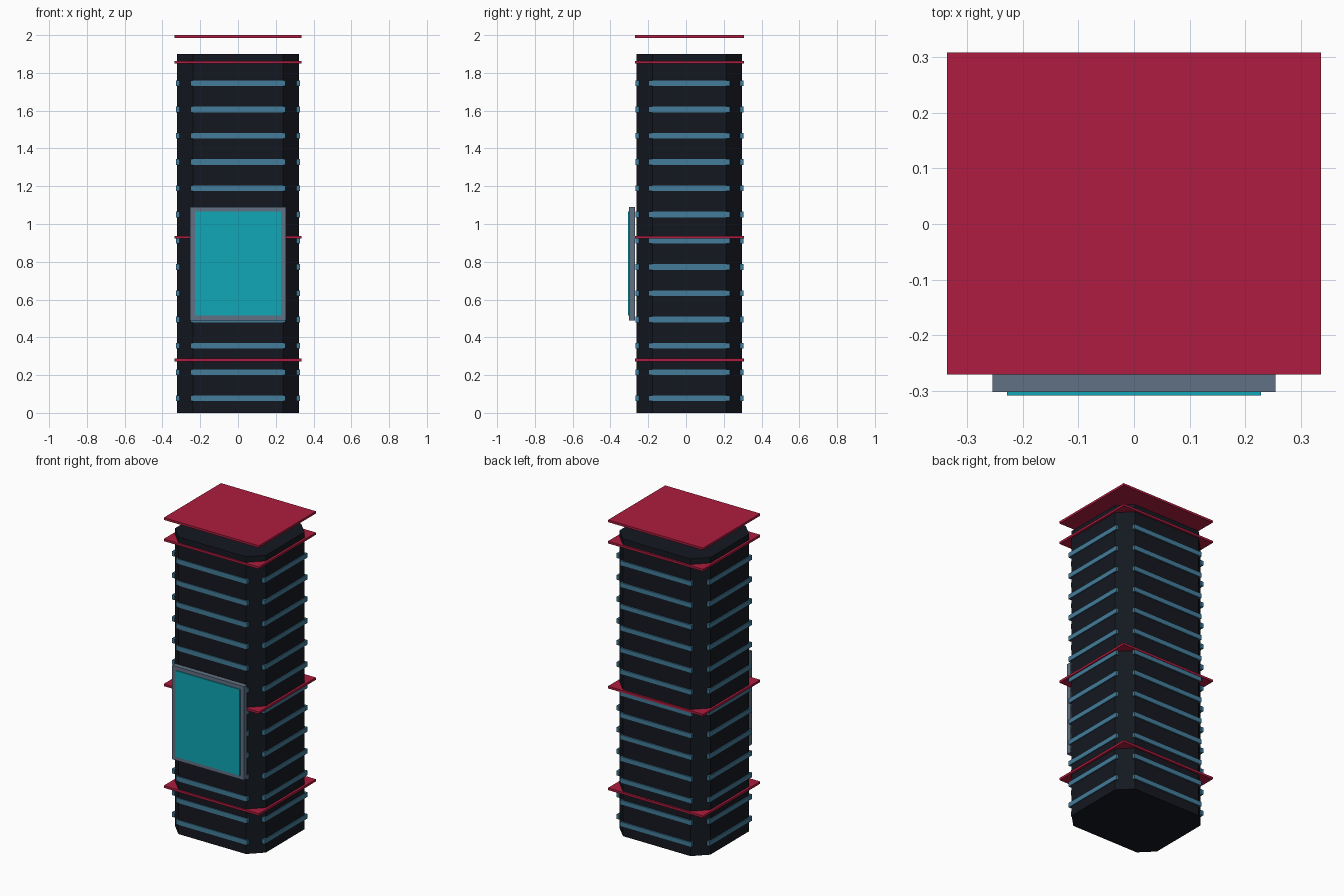
import bpy, bmesh

if "Cube" in bpy.data.objects:
    bpy.data.objects.remove(bpy.data.objects["Cube"])

CY = 0.019  # centre of the tower in depth


def material(name, rgb):
    m = bpy.data.materials.new(name)
    m.diffuse_color = (*rgb, 1)
    m.use_nodes = True
    m.node_tree.nodes["Principled BSDF"].inputs["Base Color"].default_value = m.diffuse_color
    return m


black = material("black", (0.007, 0.009, 0.014))
blue = material("steel_blue", (0.055, 0.2, 0.32))
red = material("crimson", (0.42, 0.012, 0.05))
grey = material("slate_grey", (0.12, 0.165, 0.23))
cyan = material("cyan", (0.005, 0.39, 0.47))


def box(name, lo, hi, mat, chamfer=0):
    bm = bmesh.new()
    bmesh.ops.create_cube(bm, size=1)
    for v in bm.verts:
        v.co = [(a + b) / 2 + c * (b - a) for a, b, c in zip(lo, hi, v.co)]
    if chamfer:
        # cut the vertical corners only
        edges = [e for e in bm.edges
                 if abs(e.verts[0].co.z - e.verts[1].co.z) > 0.5 * (hi[2] - lo[2])]
        bmesh.ops.bevel(bm, geom=edges, offset=chamfer, segments=1,
                        affect='EDGES', profile=0.5)
    mesh = bpy.data.meshes.new(name)
    bm.to_mesh(mesh)
    bm.free()
    mesh.materials.append(mat)
    ob = bpy.data.objects.new(name, mesh)
    bpy.context.collection.objects.link(ob)
    return ob


# Octagonal tower body
box("tower_body", (-0.322, CY - 0.28, 0), (0.322, CY + 0.277, 1.9), black, 0.083)

# Thin slats on all four faces
for i in range(13):
    z = 0.077 + 0.139 * i
    z0, z1 = z - 0.015, z + 0.015
    for s, side in ((-1, "left"), (1, "right")):
        xs = sorted((s * 0.31, s * 0.328))
        box(f"{side}_slat_{i}", (xs[0], CY - 0.217, z0), (xs[1], CY + 0.213, z1), blue)
    for s, side in ((-1, "front"), (1, "back")):
        ys = sorted((CY + s * 0.268, CY + s * 0.286))
        box(f"{side}_slat_{i}", (-0.252, ys[0], z0), (0.252, ys[1], z1), blue)

# Red divider plates and floating roof plate
for name, z in (("lower_plate", 0.28), ("middle_plate", 0.93),
                ("upper_plate", 1.857), ("roof_plate", 1.993)):
    box(name, (-0.336, CY - 0.289, z - 0.007), (0.336, CY + 0.289, z + 0.007), red)

# Front display panel
box("screen_frame", (-0.254, -0.302, 0.49), (0.254, -0.270, 1.09), grey)
box("screen", (-0.228, -0.308, 0.515), (0.228, -0.298, 1.066), cyan)
